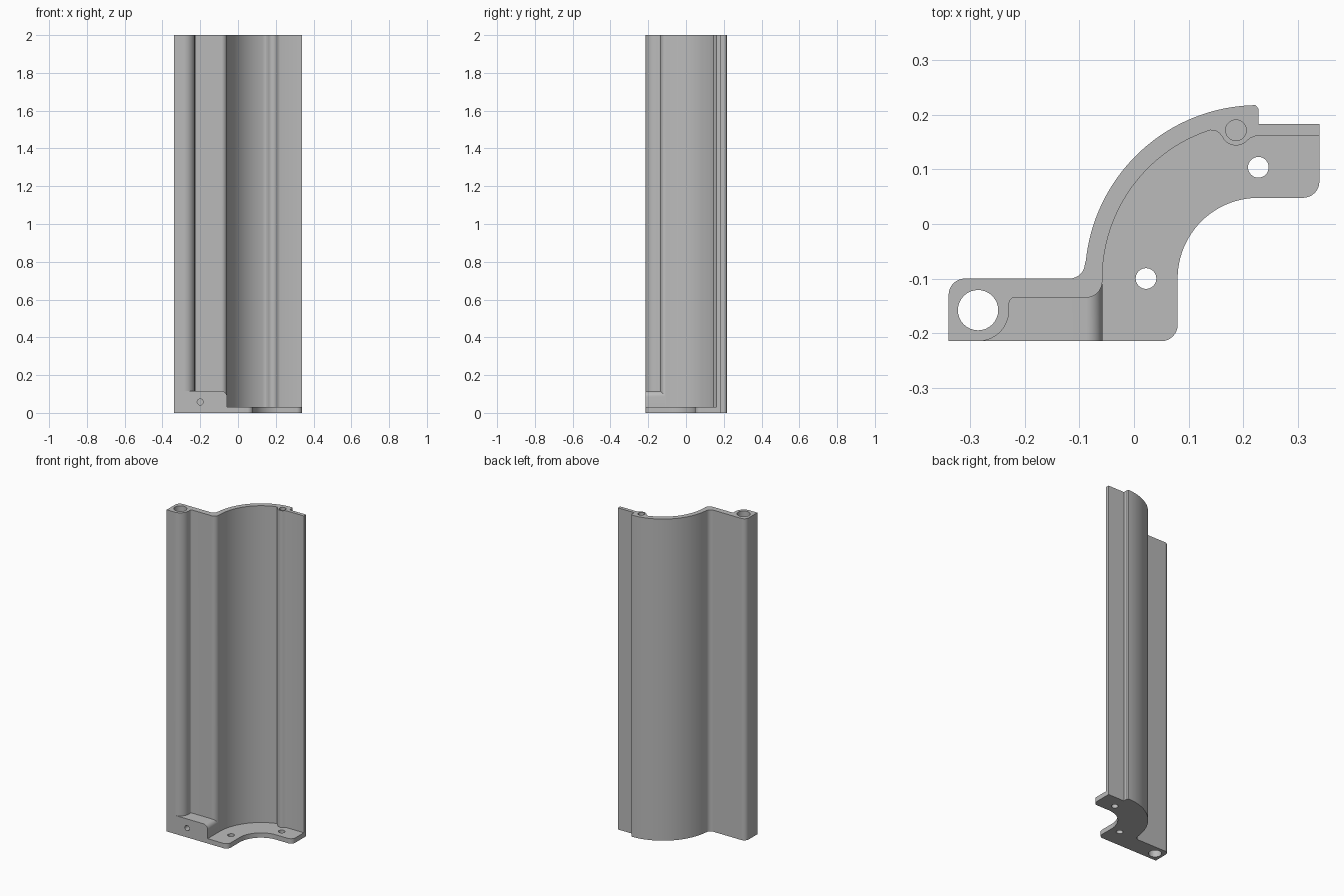
import bpy, bmesh, math
from mathutils import Vector

cube = bpy.data.objects.get("Cube")
if cube:
    bpy.data.objects.remove(cube, do_unlink=True)

grey = bpy.data.materials.new("plain grey")
grey.use_nodes = True
colour = (0.5, 0.5, 0.5, 1)
grey.diffuse_color = colour
grey.node_tree.nodes["Principled BSDF"].inputs["Base Color"].default_value = colour


def arc(cx, cy, r, start, end, n=8):
    angles = [math.radians(start + (end - start) * i / n) for i in range(n + 1)]
    return [(cx + r * math.cos(a), cy + r * math.sin(a)) for a in angles]


def prism(name, outline, low, high, axis="z"):
    """Extrude a closed outline along z, or an xz outline along y."""
    bm = bmesh.new()
    place = (lambda p: (p[0], p[1], low)) if axis == "z" else (lambda p: (p[0], low, p[1]))
    face = bm.faces.new([bm.verts.new(place(p)) for p in outline])
    ext = bmesh.ops.extrude_face_region(bm, geom=[face])
    move = Vector((0, 0, high - low)) if axis == "z" else Vector((0, high - low, 0))
    bmesh.ops.translate(bm, vec=move, verts=[v for v in ext["geom"] if isinstance(v, bmesh.types.BMVert)])
    bmesh.ops.recalc_face_normals(bm, faces=bm.faces)
    mesh = bpy.data.meshes.new(name)
    bm.to_mesh(mesh)
    bm.free()
    mesh.materials.append(grey)
    obj = bpy.data.objects.new(name, mesh)
    bpy.context.collection.objects.link(obj)
    return obj


def hole(name, cx, cy, r, low, high, axis="z"):
    return prism(name, arc(cx, cy, r, 0, 360, 32)[:-1], low, high, axis)


def combine(target, other, operation):
    other.hide_render = True
    mod = target.modifiers.new(other.name, "BOOLEAN")
    mod.operation, mod.solver, mod.object = operation, "EXACT", other
    bpy.context.view_layer.objects.active = target
    bpy.ops.object.modifier_apply(modifier=mod.name)
    bpy.data.objects.remove(other, do_unlink=True)


CX, CY = 0.228, -0.10  # shared centre of the curved wall and the floor cutout

# Full-height curved wall with its two screw bosses
wall = prism("curved_wall",
             [(-0.34, -0.215)]
             + arc(-0.31, -0.13, 0.03, 180, 90)
             + arc(-0.118, -0.072, 0.028, 270, 360)
             + arc(CX, CY, 0.318, 174, 91, 40)
             + [(CX, 0.212), (CX, 0.183), (0.34, 0.183), (0.34, 0.161), (0.222, 0.161), (0.214, 0.158)]
             + arc(0.187, 0.172, 0.028, 315, 205, 12)
             + [(0.157, 0.166), (0.149, 0.1715)]
             + arc(CX, CY, 0.286, 108, 180, 36)
             + arc(-0.088, -0.105, 0.03, 0, -90)
             + arc(-0.219, -0.145, 0.01, 90, 180, 5)
             + arc(-0.286, -0.158, 0.057, 0, -90, 16),
             0, 2)

# Thin floor with a curved cutout
floor = prism("floor_plate",
              [(-0.075, -0.215)]
              + arc(CX, CY, 0.30, 180, 95, 30)
              + [(0.215, 0.172), (0.34, 0.172)]
              + arc(0.31, 0.078, 0.03, 0, -90)
              + arc(CX, CY, 0.148, 90, 180, 24)
              + arc(0.05, -0.185, 0.03, 0, -90),
              0, 0.03)

# Low mounting block with a rounded top edge
block = prism("mounting_block",
              [(-0.3, 0), (-0.058, 0)] + arc(-0.088, 0.085, 0.03, 0, 90) + [(-0.3, 0.115)],
              -0.215, -0.11, "y")

for part in (floor, block):
    combine(wall, part, "UNION")

# Screw holes
holes = [
    hole("long_hole", -0.286, -0.158, 0.037, -0.1, 2.1),
    hole("boss_hole", 0.187, 0.172, 0.019, 1.85, 2.1),
    hole("floor_hole_rear", 0.228, 0.104, 0.019, -0.1, 0.1),
    hole("floor_hole_front", 0.022, -0.1, 0.019, -0.1, 0.1),
    hole("block_hole", -0.2, 0.058, 0.016, -0.3, -0.15, "y"),
]
for cutter in holes:
    combine(wall, cutter, "DIFFERENCE")

wall.name = "bracket_body"
bpy.ops.object.select_all(action="DESELECT")
wall.select_set(True)
bpy.context.view_layer.objects.active = wall
bpy.ops.object.shade_smooth_by_angle(angle=math.radians(30))
